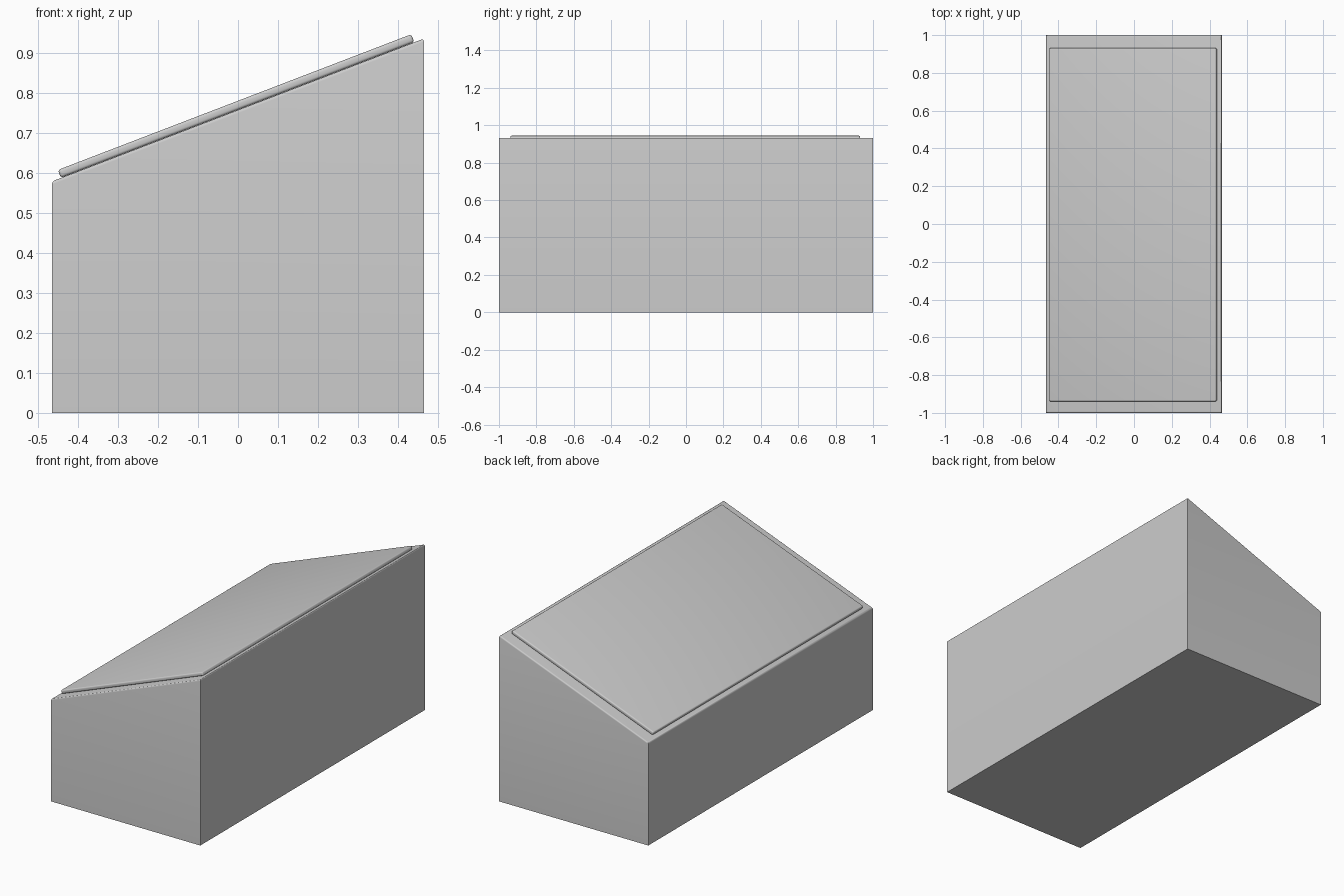
import bpy, bmesh, math
from mathutils import Matrix, Vector

default = bpy.data.objects.get("Cube")
if default:
    bpy.data.objects.remove(default, do_unlink=True)

SLOPE = math.radians(21)
MID_HEIGHT = 0.757
HALF_WIDTH = 0.465

grey = bpy.data.materials.new("plain grey")
grey.use_nodes = True
colour = (0.6, 0.6, 0.6, 1)
grey.diffuse_color = colour
grey.node_tree.nodes["Principled BSDF"].inputs["Base Color"].default_value = colour


def finish(name, bm):
    bmesh.ops.recalc_face_normals(bm, faces=bm.faces)
    mesh = bpy.data.meshes.new(name)
    bm.to_mesh(mesh)
    bm.free()
    mesh.materials.append(grey)
    obj = bpy.data.objects.new(name, mesh)
    bpy.context.collection.objects.link(obj)
    bpy.ops.object.select_all(action="DESELECT")
    obj.select_set(True)
    bpy.context.view_layer.objects.active = obj
    bpy.ops.object.shade_smooth_by_angle(angle=math.radians(40))
    return obj


# Wedge body: a box whose top is sheared to the slope, top rim softened
bm = bmesh.new()
bmesh.ops.create_cube(bm, size=2)
for v in bm.verts:
    top = v.co.z > 0
    v.co.x *= HALF_WIDTH
    v.co.z = MID_HEIGHT + v.co.x * math.tan(SLOPE) if top else 0
rim = [e for e in bm.edges if all(v.co.z > 0.1 for v in e.verts)]
bmesh.ops.bevel(bm, geom=rim, offset=0.008, segments=4, profile=0.5, affect="EDGES")
finish("wedge_body", bm)

# Sloping top panel: thin rounded slab lying on the slope
THICK = 0.021
bm = bmesh.new()
bmesh.ops.create_cube(bm, size=1)
bmesh.ops.scale(bm, verts=bm.verts, vec=(0.946, 1.87, THICK))
bmesh.ops.bevel(bm, geom=bm.edges[:], offset=0.007, segments=4, profile=0.5, affect="EDGES")
bmesh.ops.translate(bm, verts=bm.verts, vec=(0, 0, THICK / 2))
place = Matrix.Translation(Vector((-0.001, -0.004, MID_HEIGHT))) @ Matrix.Rotation(-SLOPE, 4, "Y")
bmesh.ops.transform(bm, matrix=place, verts=bm.verts)
finish("top_panel", bm)
